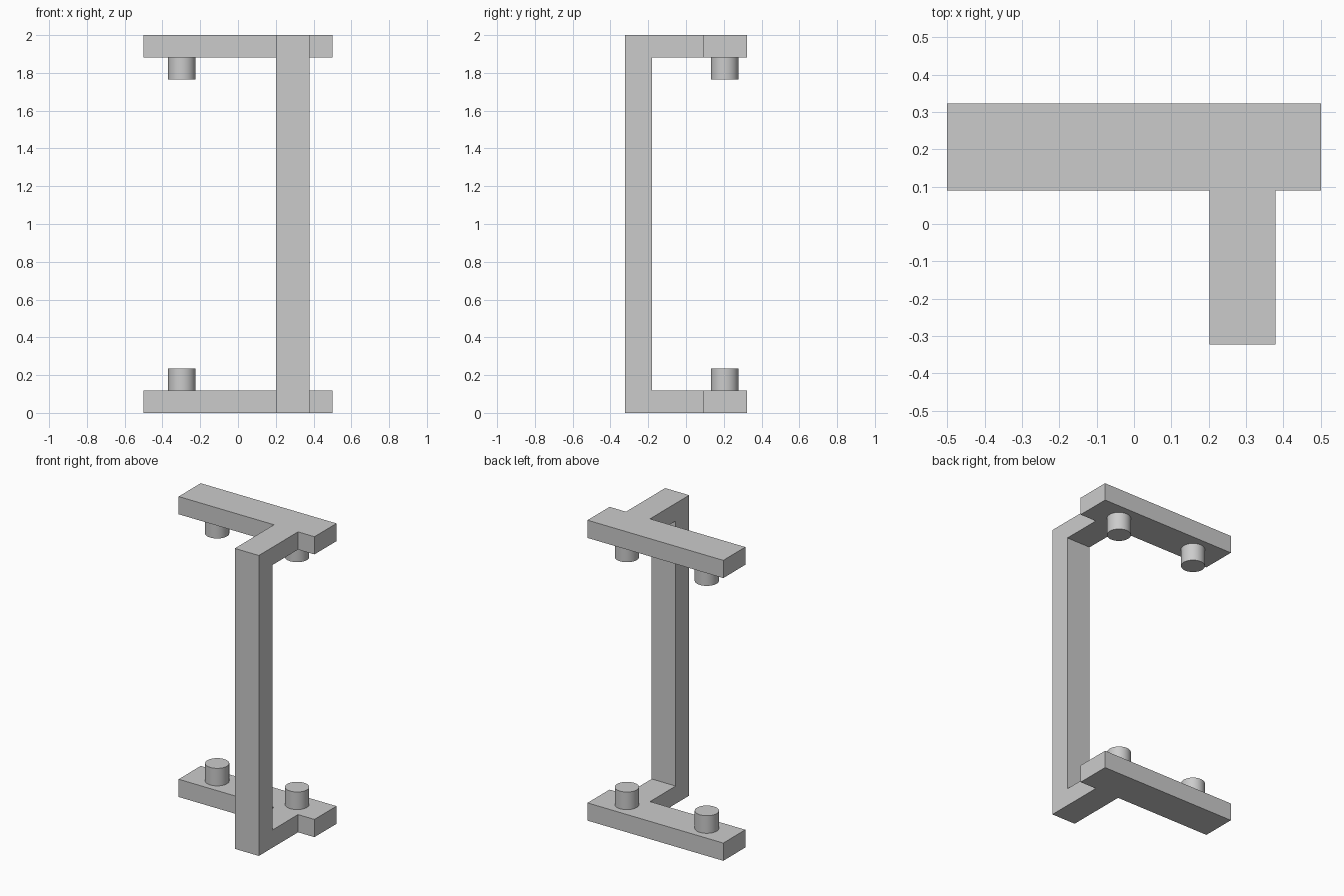
import bpy
import bmesh
from mathutils import Matrix, Vector

cube = bpy.data.objects.get("Cube")
if cube:
    bpy.data.objects.remove(cube, do_unlink=True)

HEIGHT = 2.0
PLATE = 0.118            # plate thickness
PEG_TOP = 0.235
PEG_RADIUS = 0.073
LEFT, RIGHT = 0.202, 0.379   # post sides
FRONT, POST_BACK = -0.322, -0.18
BAR_FRONT, BACK = 0.09, 0.322
PEG_X, PEG_Y = 0.297, 0.205

grey = bpy.data.materials.new("plain grey")
grey.use_nodes = True
colour = (0.6, 0.6, 0.6, 1)
grey.diffuse_color = colour
grey.node_tree.nodes["Principled BSDF"].inputs["Base Color"].default_value = colour


def finish(name, bm):
    mesh = bpy.data.meshes.new(name)
    bm.to_mesh(mesh)
    bm.free()
    mesh.materials.append(grey)
    obj = bpy.data.objects.new(name, mesh)
    bpy.context.collection.objects.link(obj)
    return obj


# Frame: T-shaped plate, mirrored upward, joined by an offset post
def build_frame():
    bm = bmesh.new()
    outline = [(LEFT, FRONT), (RIGHT, FRONT), (RIGHT, POST_BACK), (RIGHT, BAR_FRONT),
               (0.5, BAR_FRONT), (0.5, BACK), (-0.5, BACK), (-0.5, BAR_FRONT),
               (LEFT, BAR_FRONT), (LEFT, POST_BACK)]
    v = [bm.verts.new((x, y, 0)) for x, y in outline]
    foot = bm.faces.new((v[0], v[1], v[2], v[9]))
    rest = bm.faces.new(v[2:])
    ext = bmesh.ops.extrude_face_region(bm, geom=[foot, rest], use_keep_orig=True)
    bmesh.ops.translate(bm, vec=(0, 0, PLATE),
                        verts=[g for g in ext["geom"] if isinstance(g, bmesh.types.BMVert)])

    # Upper plate
    dup = bmesh.ops.duplicate(bm, geom=bm.verts[:] + bm.edges[:] + bm.faces[:])
    flip = Matrix.Translation((0, 0, HEIGHT)) @ Matrix.Scale(-1, 4, Vector((0, 0, 1)))
    bmesh.ops.transform(bm, matrix=flip,
                        verts=[g for g in dup["geom"] if isinstance(g, bmesh.types.BMVert)])

    # Post between the inner footprints
    inner = [f for f in bm.faces
             if f.calc_center_median().y < POST_BACK
             and all(PLATE / 2 < p.co.z < HEIGHT - PLATE / 2 for p in f.verts)]
    edges = list({e for f in inner for e in f.edges})
    bmesh.ops.delete(bm, geom=inner, context="FACES_ONLY")
    bmesh.ops.bridge_loops(bm, edges=edges)
    bmesh.ops.recalc_face_normals(bm, faces=bm.faces[:])
    bmesh.ops.dissolve_limit(bm, angle_limit=0.01, verts=bm.verts[:], edges=bm.edges[:])
    return finish("bracket_frame", bm)


# Pegs: short round studs on the inner faces of the plates
def build_peg(name, x, z):
    bm = bmesh.new()
    bmesh.ops.create_cone(bm, cap_ends=True, segments=40, radius1=PEG_RADIUS,
                          radius2=PEG_RADIUS, depth=PEG_TOP - PLATE,
                          matrix=Matrix.Translation((x, PEG_Y, z)))
    obj = finish(name, bm)
    bpy.ops.object.select_all(action="DESELECT")
    obj.select_set(True)
    bpy.context.view_layer.objects.active = obj
    bpy.ops.object.shade_smooth_by_angle()


build_frame()
middle = (PLATE + PEG_TOP) / 2
for side, x in (("left", PEG_X - 0.005), ("right", -PEG_X)):
    build_peg("lower_peg_" + side, x, middle)
    build_peg("upper_peg_" + side, x, HEIGHT - middle)
